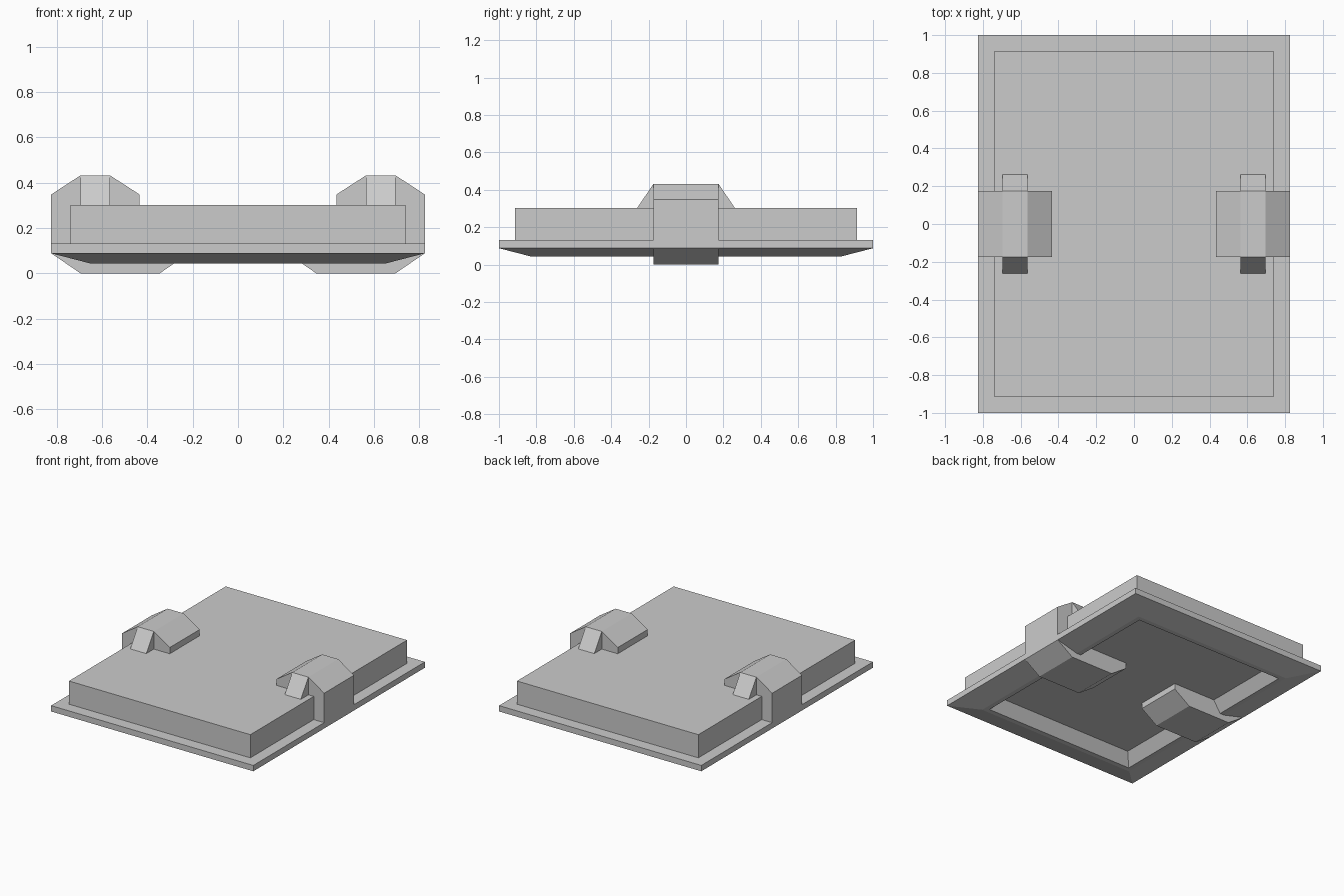
import bpy, bmesh

if "Cube" in bpy.data.objects:
    bpy.data.objects.remove(bpy.data.objects["Cube"])


def make_object(name, bm):
    bmesh.ops.recalc_face_normals(bm, faces=bm.faces[:])
    mesh = bpy.data.meshes.new(name)
    bm.to_mesh(mesh)
    bm.free()
    obj = bpy.data.objects.new(name, mesh)
    bpy.context.collection.objects.link(obj)
    return obj


def skin_loops(name, loops):
    """Join a series of matching vertex loops and cap both ends."""
    bm = bmesh.new()
    rings = [[bm.verts.new(p) for p in loop] for loop in loops]
    for a, b in zip(rings, rings[1:]):
        n = len(a)
        for i in range(n):
            j = (i + 1) % n
            bm.faces.new((a[i], a[j], b[j], b[i]))
    bm.faces.new(rings[0])
    bm.faces.new(rings[-1])
    return make_object(name, bm)


def rect(hx, hy, z):
    return [(-hx, -hy, z), (hx, -hy, z), (hx, hy, z), (-hx, hy, z)]


# Plate: raised block, flange, bevelled underside, narrow rim and sloped recess
skin_loops("plate", [rect(*s) for s in (
    (0.74, 0.913, 0.302), (0.74, 0.913, 0.131),
    (0.825, 1.0, 0.131), (0.825, 1.0, 0.088),
    (0.655, 0.83, 0.044), (0.62, 0.795, 0.044),
    (0.565, 0.74, 0.13))])

# C-shaped clamp profile in x, z (right-hand side)
clamp = [(0.435, 0.302), (0.435, 0.348), (0.565, 0.432), (0.696, 0.432),
         (0.825, 0.348), (0.825, 0.088), (0.696, 0.0), (0.345, 0.0),
         (0.217, 0.088), (0.217, 0.13), (0.65, 0.13), (0.65, 0.302)]

# Support wedge profile in y, z
wedge = [(0.174, 0.302), (0.262, 0.302), (0.174, 0.432)]

for side, sx in (("left", -1), ("right", 1)):
    skin_loops(side + "_clamp",
               [[(sx * x, y, z) for x, z in clamp] for y in (-0.174, 0.174)])
    for end, sy in (("front", -1), ("back", 1)):
        skin_loops(f"{side}_{end}_wedge",
                   [[(sx * x, sy * y, z) for y, z in wedge]
                    for x in (0.565, 0.696)])
